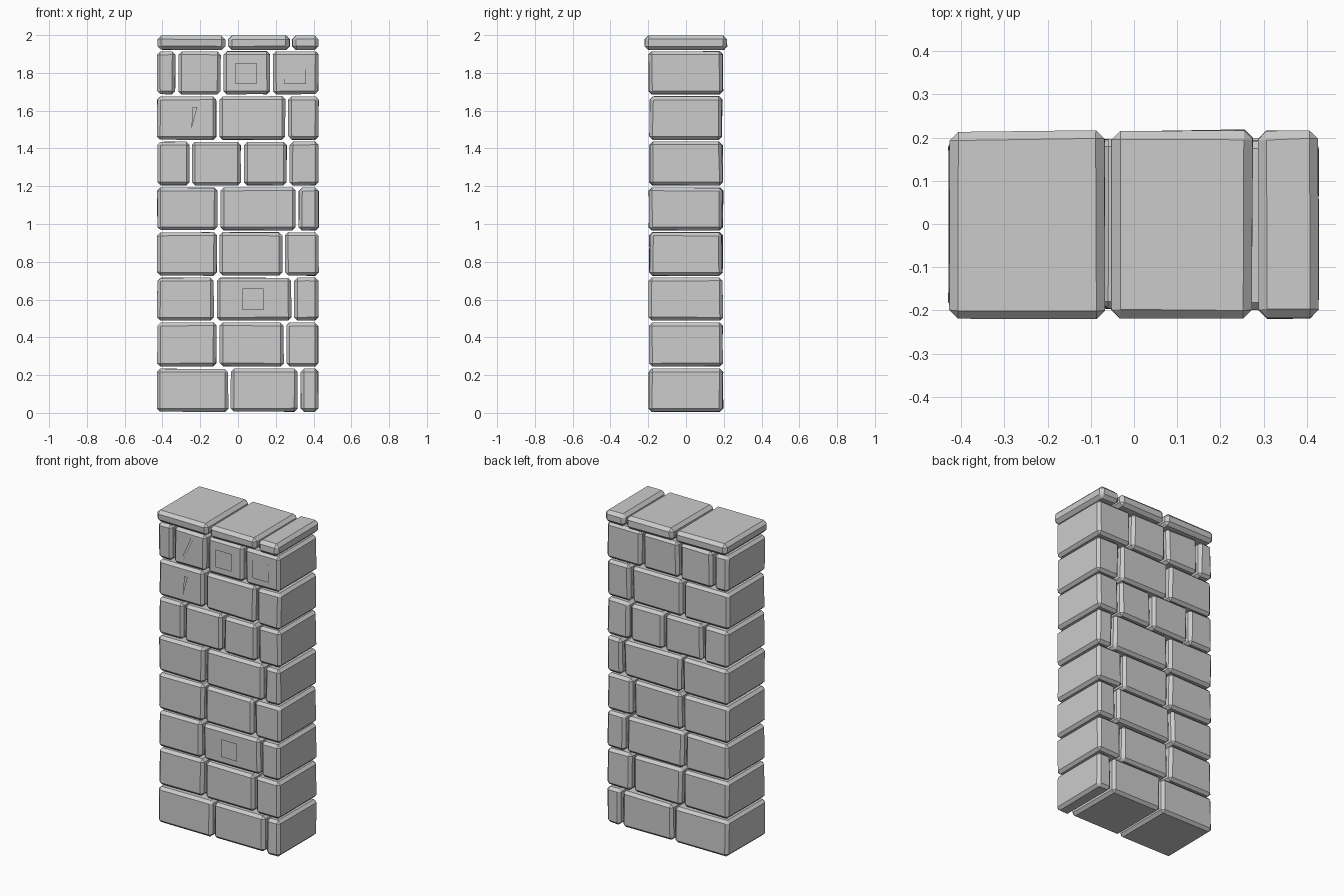
import bpy, bmesh, random
from mathutils import Vector

if "Cube" in bpy.data.objects:
    bpy.data.objects.remove(bpy.data.objects["Cube"])

random.seed(4)

# Courses: z bottom, z top, half depth, chamfer, joints as (left, right) gap edges
COURSES = [
    (0.005, 0.235, 0.195, 0.017, [(-0.05, -0.04), (0.317, 0.33)]),
    (0.245, 0.480, 0.192, 0.017, [(-0.112, -0.098), (0.243, 0.255)]),
    (0.488, 0.717, 0.194, 0.017, [(-0.125, -0.115), (0.284, 0.295)]),
    (0.725, 0.957, 0.193, 0.017, [(-0.11, -0.10), (0.237, 0.248)]),
    (0.965, 1.194, 0.195, 0.017, [(-0.107, -0.094), (0.308, 0.32)]),
    (1.203, 1.437, 0.193, 0.017, [(-0.256, -0.245), (0.018, 0.03), (0.261, 0.271)]),
    (1.445, 1.677, 0.191, 0.017, [(-0.112, -0.10), (0.252, 0.264)]),
    (1.685, 1.915, 0.195, 0.017, [(-0.33, -0.317), (-0.09, -0.078), (0.172, 0.183)]),
    (1.920, 2.000, 0.217, 0.020, [(-0.065, -0.055), (0.276, 0.286)]),
]
X0, X1 = -0.43, 0.428


def link(name, bm):
    mesh = bpy.data.meshes.new(name)
    bm.to_mesh(mesh)
    bm.free()
    ob = bpy.data.objects.new(name, mesh)
    bpy.context.collection.objects.link(ob)
    return ob


def stone(name, xa, xb, za, zb, d, chamfer):
    """Slightly irregular chamfered block."""
    bm = bmesh.new()
    bmesh.ops.create_cube(bm, size=1)
    for v in bm.verts:
        x, y, z = v.co
        v.co = Vector((xa if x < 0 else xb,
                       (-d if y < 0 else d) + random.uniform(-0.005, 0.004),
                       za if z < 0 else zb))
        v.co.x += random.uniform(0, 0.004) * (1 if x < 0 else -1)
        v.co.z += random.uniform(0, 0.003) * (1 if z < 0 else -1)
    bmesh.ops.bevel(bm, geom=bm.edges[:], offset=chamfer, segments=1,
                    affect='EDGES', clamp_overlap=True)
    return link(name, bm)


def surface_mark(name, pts, y=-0.205):
    """Thin flat panel lying just in front of the stones."""
    bm = bmesh.new()
    bm.faces.new([bm.verts.new((x, y, z)) for x, z in pts])
    return link(name, bm)


# Stone courses and capstones
for row, (za, zb, d, ch, joints) in enumerate(COURSES):
    edges = [X0] + [e for j in joints for e in j] + [X1]
    kind = "capstone" if row == len(COURSES) - 1 else f"course_{row + 1}_stone"
    for i in range(0, len(edges), 2):
        stone(f"{kind}_{i // 2 + 1}", edges[i], edges[i + 1], za, zb, d, ch)

# Square panels on the front
for i, (cx, cz) in enumerate([(0.043, 1.797), (0.303, 1.797), (0.08, 0.602)]):
    h = 0.056
    surface_mark(f"square_panel_{i + 1}",
                 [(cx - h, cz - h), (cx + h, cz - h), (cx + h, cz + h), (cx - h, cz + h)])

# Narrow upright strip and the cracks
surface_mark("upright_strip", [(0.357, 0.51), (0.373, 0.51), (0.373, 0.70), (0.357, 0.70)], -0.2)
surface_mark("long_crack", [(-0.262, 1.712), (-0.246, 1.712), (-0.168, 1.88), (-0.184, 1.888)])
surface_mark("thin_crack", [(-0.247, 1.50), (-0.215, 1.62), (-0.24, 1.62)], -0.198)
